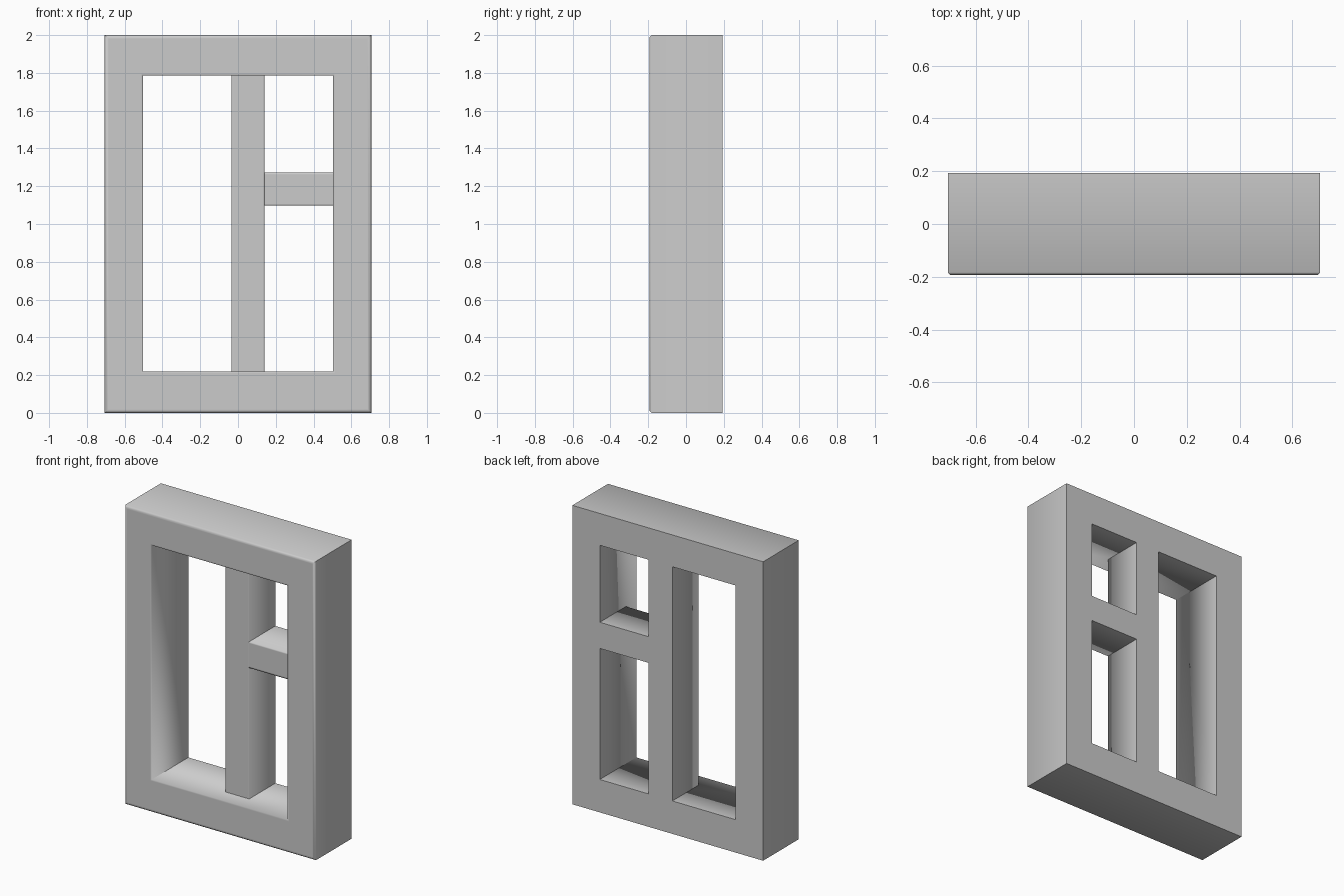
import bpy, bmesh

old = bpy.data.objects.get("Cube")
if old:
    bpy.data.objects.remove(old, do_unlink=True)

GREY = (0.6, 0.6, 0.6, 1)
grey = bpy.data.materials.new("plain grey")
grey.use_nodes = True
grey.diffuse_color = GREY
grey.node_tree.nodes["Principled BSDF"].inputs["Base Color"].default_value = GREY

HALF_W, HEIGHT, DEPTH = 0.706, 2.0, 0.193
LEFT, RIGHT, LOW, HIGH = -0.503, 0.503, 0.22, 1.787   # window opening
RECESS = -0.083                                       # front of the bars
RIM = 0.01


def skin(name, rings, front, close):
    """Join equal rings of points; soft front rims, all other corners sharp."""
    bm = bmesh.new()
    rows = [[bm.verts.new(p) for p in ring] for ring in rings]
    n = len(rows[0])
    pairs = list(zip(rows, rows[1:] + rows[:1])) if close else list(zip(rows, rows[1:]))
    for a, b in pairs:
        for i in range(n):
            j = (i + 1) % n
            bm.faces.new((a[i], a[j], b[j], b[i]))
    bmesh.ops.recalc_face_normals(bm, faces=bm.faces)
    # open tubes: make the back face point to +y
    back = max(bm.faces, key=lambda f: f.calc_center_median().y)
    if back.normal.y < 0:
        bmesh.ops.reverse_faces(bm, faces=bm.faces)
    for f in bm.faces:
        f.smooth = True
    for e in bm.edges:
        behind = max(v.co.y for v in e.verts) > front + 0.001
        e.smooth = not (behind and e.calc_face_angle(0) > 1)
    mesh = bpy.data.meshes.new(name)
    bm.to_mesh(mesh)
    bm.free()
    mesh.materials.append(grey)
    obj = bpy.data.objects.new(name, mesh)
    bpy.context.collection.objects.link(obj)
    return obj


def rectangle(x0, x1, z0, z1, y, grow=0.0):
    x0, x1, z0, z1 = x0 - grow, x1 + grow, z0 - grow, z1 + grow
    return [(x0, y, z0), (x1, y, z0), (x1, y, z1), (x0, y, z1)]


# Outer frame: nested rectangles from the back, round the front, and back again
outer = (-HALF_W, HALF_W, 0, HEIGHT)
inner = (LEFT, RIGHT, LOW, HIGH)
skin("frame", [
    rectangle(*outer, DEPTH),
    rectangle(*outer, RIM - DEPTH),
    rectangle(*outer, -DEPTH, -RIM),
    rectangle(*outer, -DEPTH, -2 * RIM),
    rectangle(*inner, -DEPTH, RIM),
    rectangle(*inner, -DEPTH),
    rectangle(*inner, DEPTH),
], -DEPTH, True)


# Bars: a flat-backed section with softened front corners, open where it joins
def section(lo, hi):
    return [(lo, DEPTH), (lo, RECESS), (lo + RIM, RECESS),
            (hi - RIM, RECESS), (hi, RECESS), (hi, DEPTH)]


BAR_X = (-0.034, 0.141)
skin("upright_bar", [[(x, y, z) for x, y in section(*BAR_X)]
                     for z in (LOW, HIGH)], RECESS, False)
skin("cross_bar", [[(x, y, z) for z, y in section(1.097, 1.272)]
                   for x in (BAR_X[1], RIGHT)], RECESS, False)
